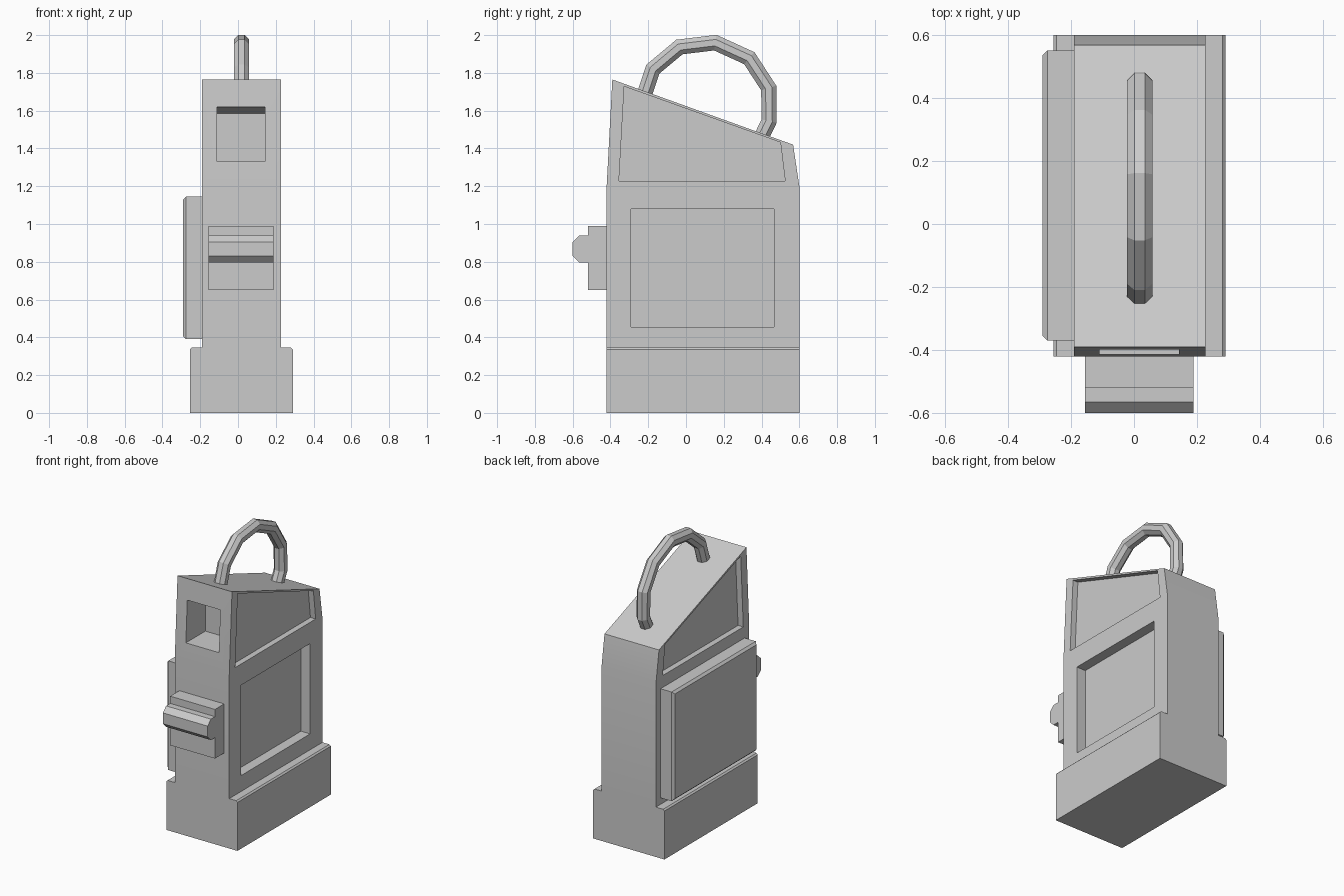
import bpy, bmesh, math
from mathutils import Vector

cube = bpy.data.objects.get("Cube")
if cube:
    bpy.data.objects.remove(cube, do_unlink=True)

# One plain grey for everything
GREY = (0.6, 0.6, 0.6, 1.0)
grey = bpy.data.materials.new("plain grey")
grey.use_nodes = True
grey.diffuse_color = GREY
grey.node_tree.nodes["Principled BSDF"].inputs["Base Color"].default_value = GREY

MID = 0.018                     # centre plane of the body
LEFT, RIGHT = -0.19, 0.227      # body side faces
FRONT, BACK = -0.42, 0.6


def finish(name, bm):
    bmesh.ops.recalc_face_normals(bm, faces=bm.faces[:])
    mesh = bpy.data.meshes.new(name)
    bm.to_mesh(mesh)
    bm.free()
    mesh.materials.append(grey)
    obj = bpy.data.objects.new(name, mesh)
    bpy.context.collection.objects.link(obj)
    return obj


def prism_mesh(points, low, high, along="x"):
    """Extrude a yz outline along x, or an xz outline along y."""
    bm = bmesh.new()
    place = (lambda p, d: (d, *p)) if along == "x" else (lambda p, d: (p[0], d, p[1]))
    ends = [[bm.verts.new(place(p, d)) for p in points] for d in (low, high)]
    for end in ends:
        bm.faces.new(end)
    n = len(points)
    for i in range(n):
        j = (i + 1) % n
        bm.faces.new((ends[0][i], ends[0][j], ends[1][j], ends[1][i]))
    return bm


def prism(name, points, low, high, along="x"):
    return finish(name, prism_mesh(points, low, high, along))


def rect(a0, b0, a1, b1):
    return [(a0, b0), (a1, b0), (a1, b1), (a0, b1)]


def carve(target, points, low, high):
    cutter = prism("recess_cutter", points, low, high)
    cutter.hide_render = True
    mod = target.modifiers.new("recess", "BOOLEAN")
    mod.operation = "DIFFERENCE"
    mod.solver = "EXACT"
    mod.object = cutter
    bpy.context.view_layer.objects.active = target
    bpy.ops.object.modifier_apply(modifier=mod.name)
    bpy.data.objects.remove(cutter, do_unlink=True)


# Wider base with slightly chamfered upper side edges
prism("base", [(-0.255, 0), (0.29, 0), (0.29, 0.335), (0.28, 0.345),
               (-0.245, 0.345), (-0.255, 0.335)], FRONT, BACK, "y")

# Main body with sloping roof
body = prism("body", [(FRONT, 0.345), (BACK, 0.345), (BACK, 1.2), (0.567, 1.42),
                      (-0.39, 1.765), (FRONT, 1.2)], LEFT, RIGHT)

# Sloped recess on both sides, square recess on one side, front opening
window = [(-0.355, 1.227), (0.525, 1.227), (0.5, 1.432), (-0.327, 1.728)]
carve(body, window, RIGHT - 0.04, RIGHT + 0.1)
carve(body, window, LEFT - 0.1, LEFT + 0.04)
carve(body, rect(-0.29, 0.455, 0.465, 1.08), RIGHT - 0.07, RIGHT + 0.1)
carve(body, [(-0.5, 1.33), (-0.2, 1.33), (-0.2, 1.585), (-0.5, 1.638)], -0.11, 0.143)

# Side plate with chamfered outer rim
bm = prism_mesh(rect(-0.37, 0.39, 0.55, 1.145), -0.29, LEFT)
rim = [e for e in bm.edges if all(v.co.x < -0.28 for v in e.verts)]
bmesh.ops.bevel(bm, geom=rim, offset=0.015, segments=1, affect="EDGES")
finish("side_plate", bm)

# Front latch block and its grip bar
prism("latch_block", rect(-0.52, 0.65, FRONT, 0.99), -0.155, 0.188)
prism("latch_grip", [(-0.52, 0.795), (-0.52, 0.94), (-0.565, 0.94), (-0.6, 0.905),
                     (-0.6, 0.83), (-0.565, 0.795)], -0.155, 0.188)

# Carry handle: octagonal tube swept along an arch
path = [Vector((MID, y, z)) for y, z in (
    (-0.235, 1.64), (-0.175, 1.82), (-0.035, 1.937), (0.155, 1.96),
    (0.335, 1.878), (0.438, 1.72), (0.44, 1.545), (0.38, 1.42))]
SIDES, RADIUS = 8, 0.0435
side_axis = Vector((1, 0, 0))
bm = bmesh.new()
rings = []
for i, point in enumerate(path):
    before = (point - path[max(i - 1, 0)]).normalized()
    after = (path[min(i + 1, len(path) - 1)] - point).normalized()
    tangent = (before + after).normalized()
    out = side_axis.cross(tangent)
    miter = 1 / max(tangent.dot(before), tangent.dot(after))
    ring = []
    for k in range(SIDES):
        a = math.tau * (k + 0.5) / SIDES
        ring.append(bm.verts.new(point + RADIUS * (
            math.cos(a) * side_axis + math.sin(a) * miter * out)))
    rings.append(ring)
for r0, r1 in zip(rings, rings[1:]):
    for k in range(SIDES):
        j = (k + 1) % SIDES
        bm.faces.new((r0[k], r0[j], r1[j], r1[k]))
bm.faces.new(rings[0])
bm.faces.new(rings[-1])
finish("handle", bm)

# Soften only the gentle front and back bends of the body
bpy.ops.object.select_all(action="DESELECT")
body.select_set(True)
bpy.context.view_layer.objects.active = body
bpy.ops.object.shade_smooth_by_angle(angle=math.radians(15))
